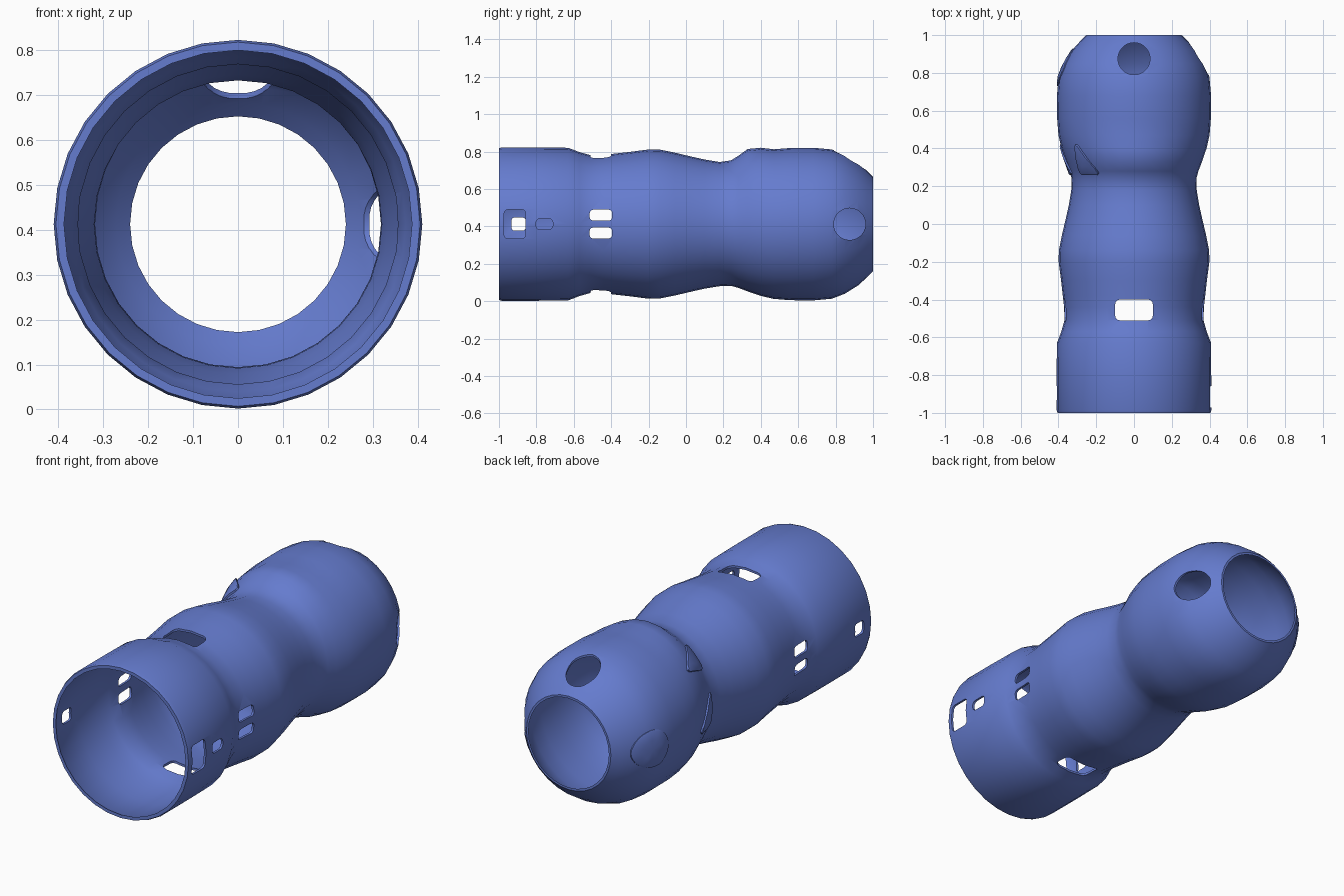
import bpy, bmesh
from math import sin, cos, pi
from mathutils import Vector

cube = bpy.data.objects.get("Cube")
if cube:
    bpy.data.objects.remove(cube, do_unlink=True)

blue = bpy.data.materials.new("blue")
blue.use_nodes = True
color = (0.13, 0.20, 0.62, 1)
blue.diffuse_color = color
blue.node_tree.nodes["Principled BSDF"].inputs["Base Color"].default_value = color

AXIS_Z = 0.412
SIDES = 32
WALL = 0.012
# (y, radius) along the sleeve, front to back
PROFILE = [(-1, .405), (-.985, .41), (-.8, .41), (-.63, .408), (-.57, .385), (-.51, .368),
           (-.44, .37), (-.38, .377), (-.3, .386), (-.2, .399), (-.14, .398), (-.06, .382),
           (.02, .363), (.1, .345), (.18, .332), (.24, .33), (.28, .341), (.33, .36),
           (.4, .384), (.47, .4), (.56, .407), (.68, .408), (.78, .399), (.85, .372),
           (.92, .328), (.97, .283), (1, .252)]


def radius(y, a):
    """Outer radius, with a steeper shoulder along the top of the rear bulge."""
    r = PROFILE[-1][1]
    for (y0, r0), (y1, r1) in zip(PROFILE, PROFILE[1:]):
        if y <= y1:
            r = r0 + (r1 - r0) * (y - y0) / (y1 - y0)
            break
    shoulder = max(0, 1 - abs(y - .34) / .13)
    return r + .045 * shoulder * max(0, sin(a)) ** 3


def on_sleeve(y, a, offset=0):
    r = radius(y, a) + offset
    return Vector((r * cos(a), y, AXIS_Z + r * sin(a)))


def finish(name, bm, angle=0.7):
    bmesh.ops.recalc_face_normals(bm, faces=bm.faces)
    mesh = bpy.data.meshes.new(name)
    bm.to_mesh(mesh)
    bm.free()
    ob = bpy.data.objects.new(name, mesh)
    bpy.context.collection.objects.link(ob)
    mesh.materials.append(blue)
    return ob


def activate(ob):
    bpy.ops.object.select_all(action='DESELECT')
    ob.select_set(True)
    bpy.context.view_layer.objects.active = ob


def smooth(ob):
    activate(ob)
    bpy.ops.object.shade_smooth_by_angle(angle=0.7)


def rounded_rect(w, h, corner):
    pts = []
    for q in range(4):
        sx = 1 if q in (0, 3) else -1
        sy = 1 if q < 2 else -1
        for k in range(4):
            t = q * pi / 2 + k * pi / 6
            pts.append((sx * (w / 2 - corner) + corner * cos(t),
                        sy * (h / 2 - corner) + corner * sin(t)))
    return pts


def circle(r, n=28):
    return [(r * cos(2 * pi * k / n), r * sin(2 * pi * k / n)) for k in range(n)]


def cut(target, outline, a, y, side=0):
    """Cut a hole whose outline is given as (across, along y), at angle a."""
    out = Vector((cos(a), 0, sin(a)))
    across = Vector((-sin(a), 0, cos(a)))
    bm = bmesh.new()
    base = Vector((0, y, AXIS_Z)) + across * side
    verts = [bm.verts.new(base + out * .15 + across * u + Vector((0, v, 0))) for u, v in outline]
    face = bm.faces.new(verts)
    ext = bmesh.ops.extrude_face_region(bm, geom=[face])
    moved = [g for g in ext["geom"] if isinstance(g, bmesh.types.BMVert)]
    bmesh.ops.translate(bm, verts=moved, vec=out * .4)
    cutter = finish("hole_cutter", bm)
    cutter.hide_render = True
    mod = target.modifiers.new("hole", 'BOOLEAN')
    mod.operation, mod.solver, mod.object = 'DIFFERENCE', 'EXACT', cutter
    activate(target)
    bpy.ops.object.modifier_apply(modifier=mod.name)
    bpy.data.objects.remove(cutter, do_unlink=True)


def plate(name, outline, a, y, height):
    """Thin raised plate that follows the sleeve surface."""
    bm = bmesh.new()
    rings = []
    for scale, lift in ((1, -.006), (1, height * .7), (.93, height), (.5, height)):
        ring = []
        for u, v in outline:
            yy = y + v * scale
            ring.append(bm.verts.new(on_sleeve(yy, a + u * scale / .38, lift)))
        rings.append(ring)
    centre = bm.verts.new(on_sleeve(y, a, height))
    n = len(outline)
    for k in range(n):
        j = (k + 1) % n
        for r0, r1 in zip(rings, rings[1:]):
            bm.faces.new((r0[k], r0[j], r1[j], r1[k]))
        bm.faces.new((rings[-1][k], rings[-1][j], centre))
    smooth(finish(name, bm))


# Hollow sleeve: outer skin, then inner skin, joined at both rims
bm = bmesh.new()
loops = []
for y, _ in PROFILE:
    loops.append([bm.verts.new(on_sleeve(y, 2 * pi * k / SIDES)) for k in range(SIDES)])
for y, _ in reversed(PROFILE):
    lip = .012 if y == -1 else 0
    loops.append([bm.verts.new(on_sleeve(y, 2 * pi * k / SIDES, -WALL - lip * .5))
                  for k in range(SIDES)])
for i, loop in enumerate(loops):
    nxt = loops[(i + 1) % len(loops)]
    for k in range(SIDES):
        j = (k + 1) % SIDES
        bm.faces.new((loop[k], loop[j], nxt[j], nxt[k]))
sleeve = finish("sleeve", bm)

# Top and bottom windows
for a in (pi / 2, -pi / 2):
    cut(sleeve, rounded_rect(.2, .11, .025), a, -.455)
# Paired side windows
for a in (0, pi):
    for side in (-.048, .048):
        cut(sleeve, rounded_rect(.058, .12, .018), a, -.455, side)
# Front slots
cut(sleeve, rounded_rect(.155, .115, .02), 0, -.915)
cut(sleeve, rounded_rect(.058, .09, .02), 0, -.757)
cut(sleeve, rounded_rect(.07, .075, .015), pi, -.895)
# Round rear holes, top and left
cut(sleeve, circle(.085), pi / 2, .875)
cut(sleeve, circle(.085), 0, .875)
smooth(sleeve)

# Closed round cover and the two triangular pads on the right
plate("round_cover", circle(.1), pi, .83, .006)


def triangle(w, h):
    corners = [Vector((-w, -h)), Vector((w, -h)), Vector((w * .6, h))]
    pts = []
    for k in range(3):
        p, c, q = corners[k - 1], corners[k], corners[(k + 1) % 3]
        for s, t in ((.5, 0), (.15, 0), (.05, .05), (0, .15)):
            pts.append(tuple(c + (p - c) * s + (q - c) * t))
    return pts


plate("upper_triangle_pad", triangle(.09, .09), pi * .74, .35, .012)
plate("side_triangle_pad", triangle(.11, .09), pi, .35, .009)
